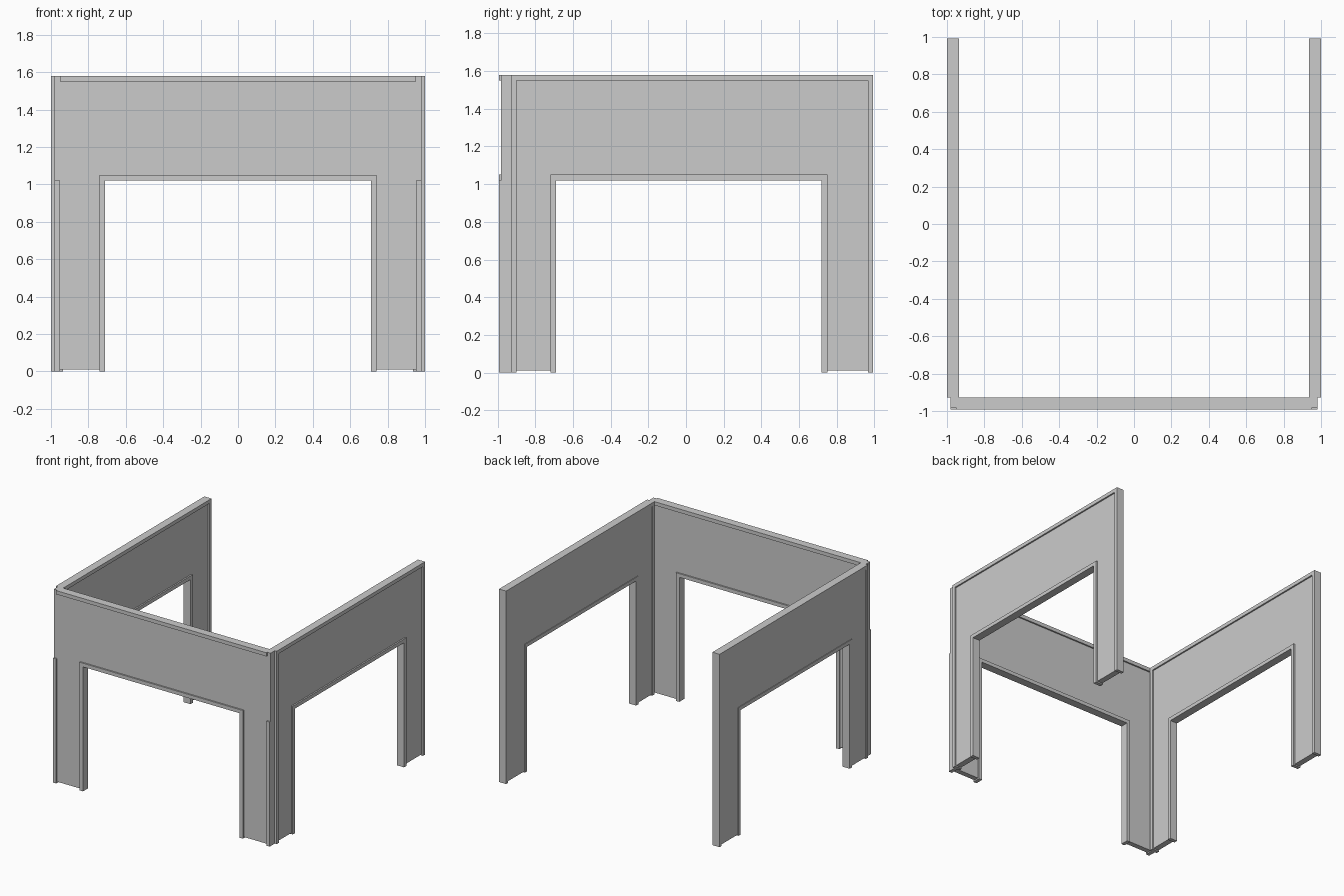
import bpy, bmesh

if "Cube" in bpy.data.objects:
    bpy.data.objects.remove(bpy.data.objects["Cube"])

H, DOOR, TRIM = 1.58, 1.02, 0.03      # wall height, opening height, trim width


def prism(name, outline, w0, w1, place):
    """Extrude a (u, z) outline from depth w0 to w1; place maps (u, w, z) to the world."""
    bm = bmesh.new()
    lo = [bm.verts.new(place(u, w0, z)) for u, z in outline]
    hi = [bm.verts.new(place(u, w1, z)) for u, z in outline]
    bm.faces.new(lo)
    bm.faces.new(hi)
    n = len(outline)
    for i in range(n):
        j = (i + 1) % n
        bm.faces.new((lo[i], lo[j], hi[j], hi[i]))
    bmesh.ops.recalc_face_normals(bm, faces=bm.faces)
    mesh = bpy.data.meshes.new(name)
    bm.to_mesh(mesh)
    bm.free()
    ob = bpy.data.objects.new(name, mesh)
    bpy.context.collection.objects.link(ob)
    return ob


def arch(a, b, c, d, top, bottom, door):
    """Upside-down U outline: outer edges a and d, opening edges b and c."""
    return [(a, bottom), (a, top), (d, top), (d, bottom),
            (c, bottom), (c, door), (b, door), (b, bottom)]


def wall(name, a, b, c, d, depth, recess, place, short_ends=False):
    """Recessed panel edged by trim around the opening and the outside."""
    w0, w1 = depth
    r0, r1 = recess
    t = TRIM
    e = 0 if short_ends else 0.005
    # thin panel
    prism(name + "_panel", arch(a + e, b - 0.005, c + 0.005, d - e, H - 0.005, 0.01, DOOR + 0.005),
          w0 + r0, w1 - r1, place)
    # trim around the opening
    prism(name + "_opening_trim", arch(b - t, b, c, c + t, DOOR + t, 0, DOOR), w0, w1, place)
    # trim along the outside
    if short_ends:
        prism(name + "_top_trim", [(a + t, H - t), (d - t, H - t), (d - t, H), (a + t, H)], w0, w1, place)
        for side, u0, u1 in (("left", a, a + t), ("right", d - t, d)):
            prism(name + "_" + side + "_end_trim", [(u0, 0), (u1, 0), (u1, DOOR), (u0, DOOR)], w0, w1, place)
            # upper ends stay full depth only towards the room
            prism(name + "_" + side + "_upper_end", [(u0, DOOR), (u1, DOOR), (u1, H), (u0, H)],
                  w0 + r0, w1, place)
    else:
        prism(name + "_outer_trim", arch(a, a + t - 0.003, d - t + 0.003, d, H, 0, H - t), w0, w1, place)


# front wall runs along x
wall("front_wall", -0.982, -0.71, 0.71, 0.982, (-0.993, -0.927), (0.012, 0.012),
     lambda u, w, z: (u, w, z), short_ends=True)

# two identical side walls run along y
for name, x0 in (("left_wall", -1.0), ("right_wall", 0.935)):
    wall(name, -0.927, -0.69, 0.72, 0.993, (x0, x0 + 0.065), (0.005, 0.012),
         lambda u, w, z: (w, u, z))
